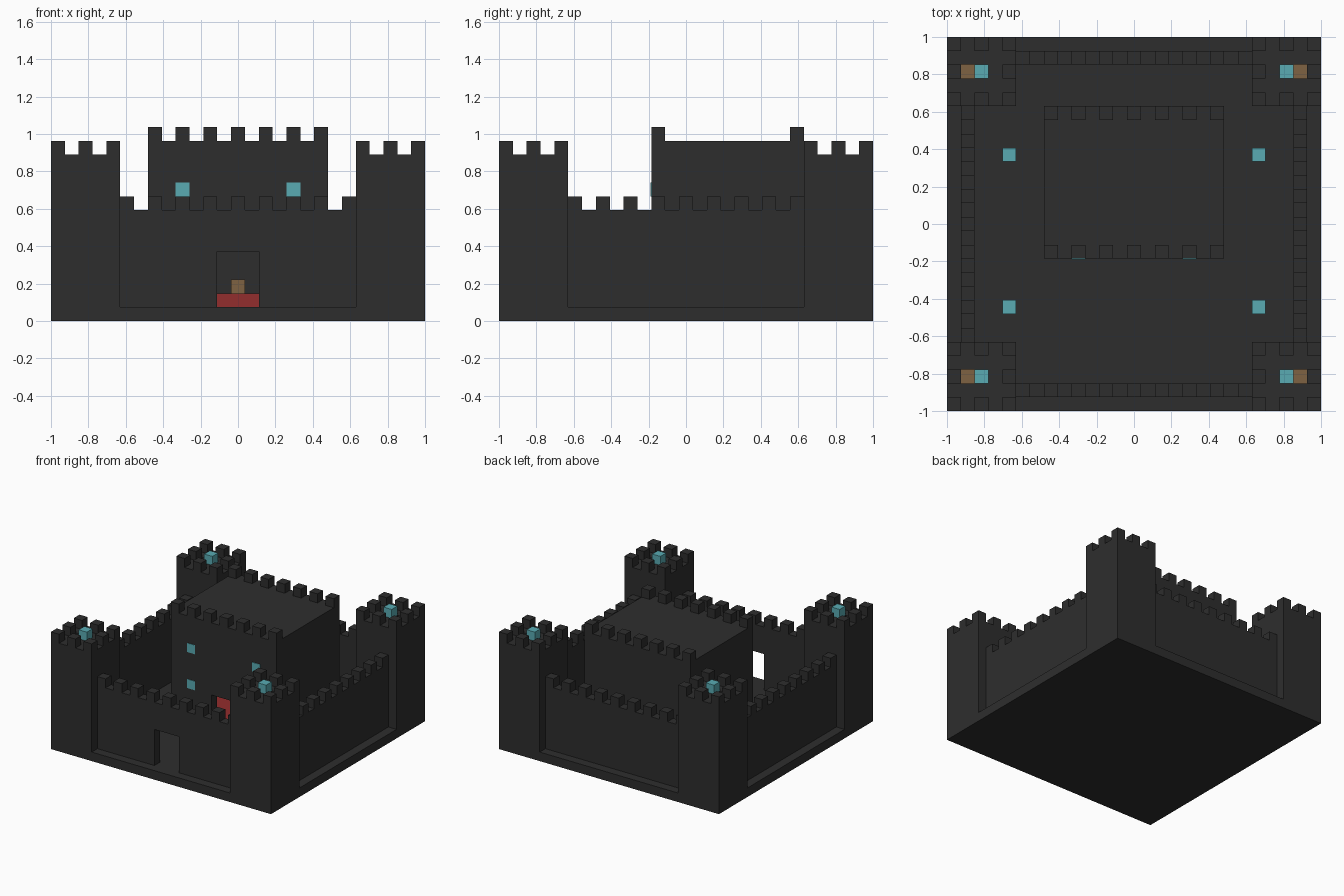
import bpy, bmesh
from mathutils import Vector

if "Cube" in bpy.data.objects:
    bpy.data.objects.remove(bpy.data.objects["Cube"], do_unlink=True)

N = 27              # the whole plan is a 27 x 27 block grid
U = 2 / N           # size of one block


def material(name, rgb):
    m = bpy.data.materials.new(name)
    m.use_nodes = True
    m.diffuse_color = (*rgb, 1)
    m.node_tree.nodes["Principled BSDF"].inputs["Base Color"].default_value = (*rgb, 1)
    return m


STONE = material("dark_stone", (0.027, 0.027, 0.027))
CYAN = material("cyan_glow", (0.10, 0.41, 0.45))
RED = material("red_floor", (0.29, 0.026, 0.026))
BROWN = material("brown_wood", (0.21, 0.123, 0.054))


def finish(name, bm, *mats):
    """Turn block coordinates into world units and add the object."""
    for v in bm.verts:
        v.co = Vector((v.co.x - N / 2, v.co.y - N / 2, v.co.z)) * U
    bmesh.ops.recalc_face_normals(bm, faces=bm.faces)
    me = bpy.data.meshes.new(name)
    bm.to_mesh(me)
    bm.free()
    for m in mats:
        me.materials.append(m)
    ob = bpy.data.objects.new(name, me)
    bpy.context.collection.objects.link(ob)
    return ob


def box(name, mat, lo, hi):
    bm = bmesh.new()
    bmesh.ops.create_cube(bm, size=1)
    lo, hi = Vector(lo), Vector(hi)
    for v in bm.verts:
        v.co = (lo + hi) / 2 + v.co * (hi - lo)
    return finish(name, bm, mat)


def battlement(name, start, end, top, depth, along_y=False, door=False):
    """One-block-thick wall with alternating merlons and an optional doorway."""
    pts = [(start, 1)]
    for i in range(start, end, 2):
        pts += [(i, top), (i, top + 1), (i + 1, top + 1), (i + 1, top)]
    pts.append((end, 1))
    if door:
        pts += [(15, 1), (15, 5), (12, 5), (12, 1)]
    bm = bmesh.new()
    verts = [bm.verts.new((depth, a, z) if along_y else (a, depth, z)) for a, z in pts]
    face = bm.faces.new(verts)
    out = bmesh.ops.extrude_face_region(bm, geom=[face])["geom"]
    shift = (1, 0, 0) if along_y else (0, 1, 0)
    bmesh.ops.translate(bm, vec=shift, verts=[g for g in out if isinstance(g, bmesh.types.BMVert)])
    return finish(name, bm, STONE)


def tower(name, x0, y0, shaft_x):
    bm = bmesh.new()
    bmesh.ops.create_grid(bm, x_segments=5, y_segments=5, size=2.5)
    bmesh.ops.translate(bm, vec=(x0 + 2.5, y0 + 2.5, 12), verts=bm.verts)
    top = list(bm.faces)
    # Sides drop from the rim to the base
    rim = [e for e in bm.edges if e.is_boundary]
    out = bmesh.ops.extrude_edge_only(bm, edges=rim)["geom"]
    bmesh.ops.translate(bm, vec=(0, 0, -11), verts=[g for g in out if isinstance(g, bmesh.types.BMVert)])
    # Merlons rise on every other rim block, the ladder shaft sinks
    raised, shaft = [], []
    for f in top:
        c = f.calc_center_median()
        i, j = int(c.x - x0), int(c.y - y0)
        if i % 2 == 0 and j % 2 == 0 and (i, j) != (2, 2):
            raised.append(f)
        elif (i, j) == (shaft_x, 2):
            shaft.append(f)
    for group, dz in ((raised, 1), (shaft, -1)):
        for f in bmesh.ops.extrude_discrete_faces(bm, faces=group)["faces"]:
            bmesh.ops.translate(bm, vec=(0, 0, dz), verts=f.verts)
            f.material_index = 1 if dz < 0 else 0
    finish(name, bm, STONE, BROWN)
    box(name + "_lantern", CYAN, (x0 + 2, y0 + 2, 12), (x0 + 3, y0 + 3, 13))


# Base slab
box("base", STONE, (0, 0, 0), (N, N, 1))

# Corner towers
for side, x0, shaft_x in (("right", 0, 1), ("left", 22, 3)):
    for end, y0 in (("front", 0), ("back", 22)):
        tower(f"{end}_{side}_tower", x0, y0, shaft_x)

# Curtain walls
battlement("front_wall", 5, 22, 8, 1, door=True)
battlement("back_wall", 5, 22, 8, 25)
battlement("right_wall", 5, 22, 8, 1, along_y=True)
battlement("left_wall", 5, 22, 8, 25, along_y=True)

# Hollow keep
battlement("keep_front", 7, 20, 13, 11, door=True)
battlement("keep_back", 7, 20, 13, 21)
box("keep_right", STONE, (7, 12, 1), (8, 21, 13))
box("keep_left", STONE, (19, 12, 1), (20, 21, 13))
box("keep_roof", STONE, (8, 12, 12), (19, 21, 13))
box("keep_floor", RED, (8, 12, 1), (19, 21, 2))
box("keep_seat", BROWN, (13, 19, 2), (14, 20, 3))

# Keep windows, a hair proud of the wall
for side, x in (("right", 9), ("left", 17)):
    for level, z in (("lower", 5), ("upper", 9)):
        box(f"{level}_{side}_window", CYAN, (x, 10.95, z), (x + 1, 12.05, z + 1))

# Courtyard lanterns
for side, x in (("right", 4), ("left", 22)):
    for end, y in (("front", 7), ("back", 18)):
        box(f"{end}_{side}_yard_lantern", CYAN, (x, y, 1), (x + 1, y + 1, 2))
